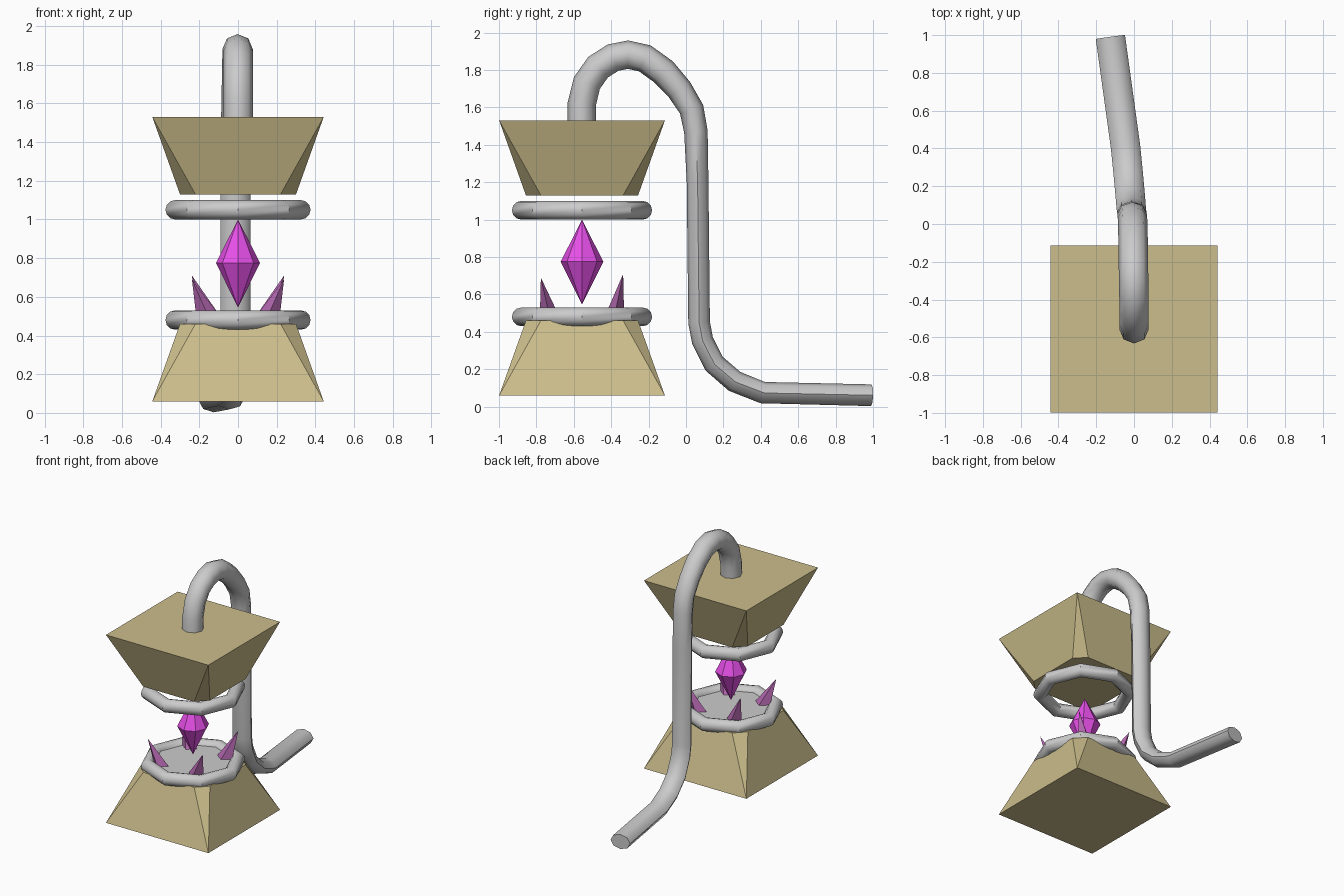
import bpy, bmesh, math
from mathutils import Vector

if "Cube" in bpy.data.objects:
    bpy.data.objects.remove(bpy.data.objects["Cube"])

CY = -0.556  # depth of the shrine axis


def material(name, rgb):
    m = bpy.data.materials.new(name)
    m.diffuse_color = (*rgb, 1)
    m.use_nodes = True
    m.node_tree.nodes["Principled BSDF"].inputs["Base Color"].default_value = m.diffuse_color
    return m


TAN = material("sandstone", (0.60, 0.51, 0.26))
MAGENTA = material("crystal_magenta", (0.80, 0.08, 0.82))
MAUVE = material("shard_mauve", (0.46, 0.14, 0.44))


def finish(name, bm, mat=None, smooth=None):
    bmesh.ops.recalc_face_normals(bm, faces=bm.faces[:])
    me = bpy.data.meshes.new(name)
    bm.to_mesh(me)
    bm.free()
    ob = bpy.data.objects.new(name, me)
    bpy.context.collection.objects.link(ob)
    if mat:
        me.materials.append(mat)
    if smooth:
        bpy.ops.object.select_all(action='DESELECT')
        ob.select_set(True)
        bpy.context.view_layer.objects.active = ob
        bpy.ops.object.shade_smooth_by_angle(angle=math.radians(smooth))
    return ob


# Pedestal block: wide square end tapering to a corner-cut square end
def pedestal(name, z_wide, z_narrow, wide=0.443, narrow=0.30, inner=0.22):
    bm = bmesh.new()
    corners = [(1, -1), (1, 1), (-1, 1), (-1, -1)]
    sq = [bm.verts.new((x * wide, CY + y * wide, z_wide)) for x, y in corners]
    cut = []
    for i, (x, y) in enumerate(corners):
        pair = [(x * inner, y * narrow), (x * narrow, y * inner)]
        if i % 2:
            pair.reverse()
        cut += [bm.verts.new((a, CY + b, z_narrow)) for a, b in pair]
    for i in range(4):
        j = (i + 1) % 4
        bm.faces.new((sq[i], cut[2 * i + 1], cut[2 * i]))
        bm.faces.new((sq[i], sq[j], cut[2 * j], cut[2 * i + 1]))
    bm.faces.new(sq)
    bm.faces.new(cut)
    return finish(name, bm, TAN)


pedestal("lower_pedestal", 0.06, 0.46)
pedestal("upper_pedestal", 1.53, 1.13)

# Eight-sided rings around the pedestal ends
for name, z in (("lower_ring", 0.48), ("upper_ring", 1.05)):
    bpy.ops.mesh.primitive_torus_add(location=(0, CY, z), major_segments=8, minor_segments=12,
                                     major_radius=0.325, minor_radius=0.05)
    bpy.context.object.name = name
    bpy.ops.object.shade_smooth_by_angle(angle=math.radians(40))

# Plate inside the lower ring
bpy.ops.mesh.primitive_cylinder_add(vertices=8, radius=0.325, depth=0.04, location=(0, CY, 0.475))
plate = bpy.context.object
plate.name = "plate"
plate.rotation_euler.z = 0


# Pointed crystal from a ring of points and one or two tips
def spike(name, base, rx, ry, sides, tips, mat):
    bm = bmesh.new()
    ring = [bm.verts.new((base[0] + rx * math.cos(2 * math.pi * i / sides),
                          base[1] + ry * math.sin(2 * math.pi * i / sides), base[2]))
            for i in range(sides)]
    for tip in tips:
        t = bm.verts.new(tip)
        for i in range(sides):
            bm.faces.new((ring[i], ring[(i + 1) % sides], t))
    if len(tips) == 1:
        bm.faces.new(ring)
    return finish(name, bm, mat)


# Floating crystal and four shards leaning outward
spike("crystal", (0, CY, 0.775), 0.114, 0.114, 8, [(0, CY, 1.0), (0, CY, 0.545)], MAGENTA)
for sx in (-1, 1):
    for sy, top in ((-1, 0.69), (1, 0.71)):
        spike(f"shard_{'left' if sx < 0 else 'right'}_{'front' if sy < 0 else 'back'}",
              (sx * 0.15, CY + sy * 0.175, 0.49), 0.065, 0.05, 4,
              [(sx * 0.238, CY + sy * 0.22, top)], MAUVE)

# Bent pipe: x, y, z and in-plane radius along the path
path = [(0, -.557, 1.45, .076), (0, -.557, 1.62, .076), (0, -.53, 1.73, .076),
        (0, -.47, 1.815, .076), (0, -.39, 1.866, .076), (-.002, -.31, 1.882, .076),
        (-.003, -.22, 1.862, .076), (-.004, -.12, 1.79, .075), (-.006, -.035, 1.695, .07),
        (-.008, .03, 1.59, .066), (-.01, .053, 1.47, .063), (-.012, .062, 1.2, .058),
        (-.013, .07, .45, .058), (-.015, .088, .355, .058), (-.02, .15, .23, .059),
        (-.03, .26, .135, .059), (-.045, .41, .075, .058), (-.125, .99, .061, .058)]
SIDES = 8
pts = [Vector(p[:3]) for p in path]
bm = bmesh.new()
rings = []
for i, p in enumerate(pts):
    a = (p - pts[i - 1]).normalized() if i else Vector()
    b = (pts[i + 1] - p).normalized() if i < len(pts) - 1 else Vector()
    t = (a + b).normalized()
    side = Vector((1, 0, 0))
    side = (side - t * side.dot(t)).normalized()
    up = t.cross(side)
    rings.append([bm.verts.new(p + side * 0.078 * math.cos(2 * math.pi * k / SIDES)
                               + up * path[i][3] * math.sin(2 * math.pi * k / SIDES))
                  for k in range(SIDES)])
for r, s in zip(rings, rings[1:]):
    for k in range(SIDES):
        n = (k + 1) % SIDES
        bm.faces.new((r[k], r[n], s[n], s[k]))
bm.faces.new(rings[0])
bm.faces.new(rings[-1])
finish("pipe", bm, smooth=55)
